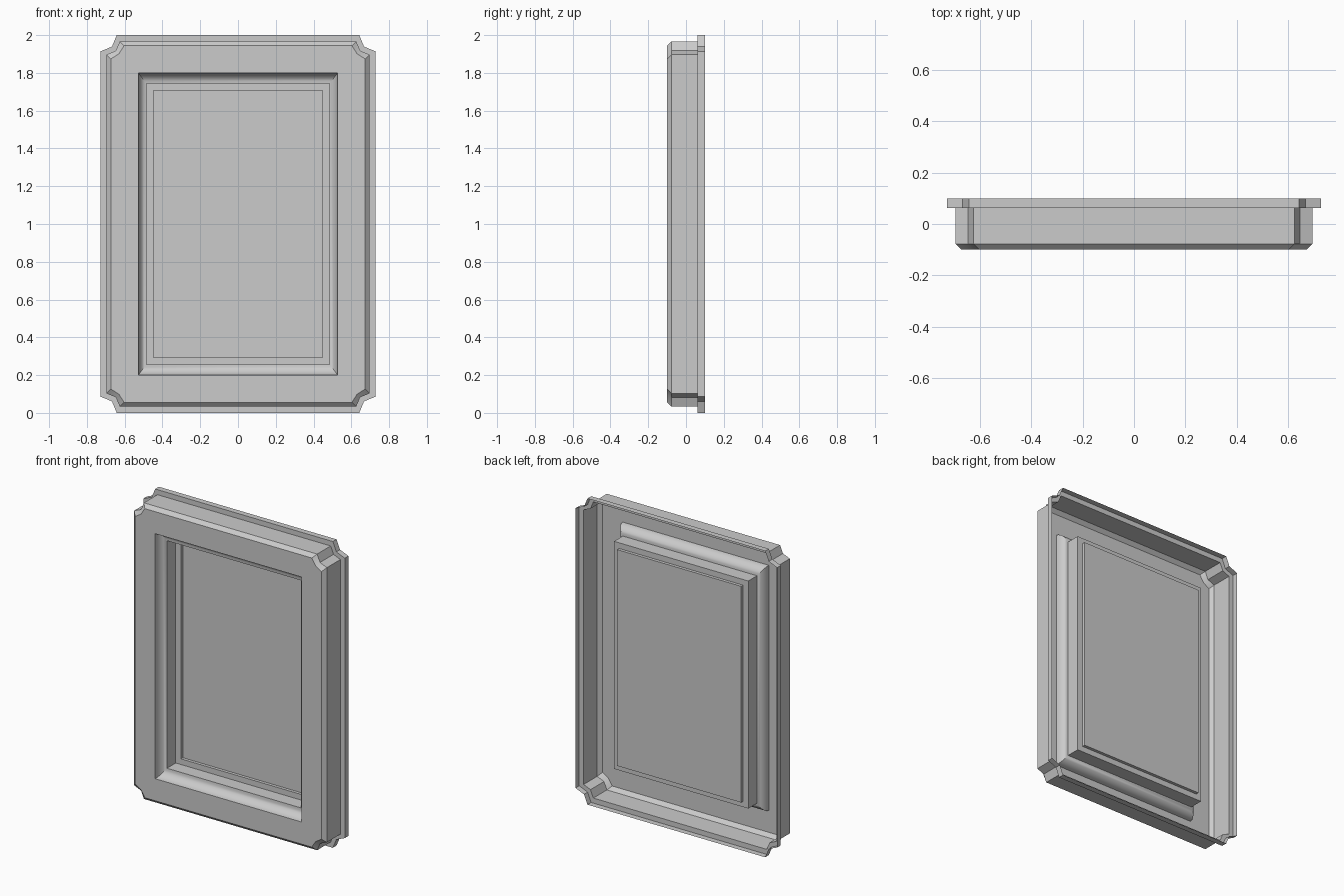
import bpy, bmesh
from math import cos, sin, pi, radians

if "Cube" in bpy.data.objects:
    bpy.data.objects.remove(bpy.data.objects["Cube"])

ZC = 1.0
CORNERS = [(-1, -1), (1, -1), (1, 1), (-1, 1)]


def notched_ring(bm, w, h, r, y, inset=0.0):
    """Rectangle with scooped corners; inset keeps the scoop centres."""
    ring = []
    for k, (sx, sz) in enumerate(CORNERS):
        for s in range(3):
            a = pi / 2 * (k + 1) - s * pi / 4
            x = sx * w + (r + inset) * cos(a)
            z = sz * h + (r + inset) * sin(a)
            x = max(-w + inset, min(w - inset, x))
            z = max(-h + inset, min(h - inset, z))
            # scoop ends slide along the inset edges
            ring.append(bm.verts.new((x, y, ZC + z)))
    return ring


def rect_ring(bm, w, h, y):
    return [bm.verts.new((sx * w, y, ZC + sz * h)) for sx, sz in CORNERS]


def bridge(bm, a, b):
    n = len(a)
    for i in range(n):
        j = (i + 1) % n
        bm.faces.new((a[i], a[j], b[j], b[i]))


def finish(bm, name):
    me = bpy.data.meshes.new(name)
    bm.to_mesh(me)
    bm.free()
    ob = bpy.data.objects.new(name, me)
    bpy.context.collection.objects.link(ob)
    bpy.ops.object.select_all(action='DESELECT')
    ob.select_set(True)
    bpy.context.view_layer.objects.active = ob
    bpy.ops.object.shade_smooth_by_angle(angle=radians(30))


# Outer shell: back flange, step, side wall, front bevel (open at the back)
bm = bmesh.new()
rings = [
    notched_ring(bm, 0.728, 1.0, 0.086, 0.10),
    notched_ring(bm, 0.728, 1.0, 0.086, 0.062),
    notched_ring(bm, 0.696, 0.967, 0.07, 0.062),
    notched_ring(bm, 0.696, 0.967, 0.07, -0.077),
    notched_ring(bm, 0.696, 0.967, 0.07, -0.10, 0.023),
]
for a, b in zip(rings, rings[1:]):
    bridge(bm, a, b)

# Flat front border around the rectangular opening
outer = rings[-1]
inner = rect_ring(bm, 0.528, 0.80, -0.10)
for k in range(4):
    n = (k + 1) % 4
    bm.faces.new((outer[3 * k], outer[3 * k + 1], outer[3 * k + 2], inner[k]))
    bm.faces.new((outer[3 * k + 2], outer[3 * n], inner[n], inner[k]))
finish(bm, "frame_shell")

# Recess: cove moulding, straight wall, ledge, sunken panel
bm = bmesh.new()
SEG = 6
profile = []
for i in range(SEG + 1):
    t = pi / 2 * i / SEG
    profile.append((0.528 - 0.043 * (1 - cos(t)),
                    0.80 - 0.057 * (1 - cos(t)),
                    -0.10 + 0.06 * sin(t)))
profile += [(0.485, 0.743, 0.05), (0.448, 0.706, 0.05), (0.448, 0.706, 0.07)]
rings = [rect_ring(bm, *p) for p in profile]
for a, b in zip(rings, rings[1:]):
    bridge(bm, a, b)
bm.faces.new(rings[-1])
finish(bm, "recessed_panel")
